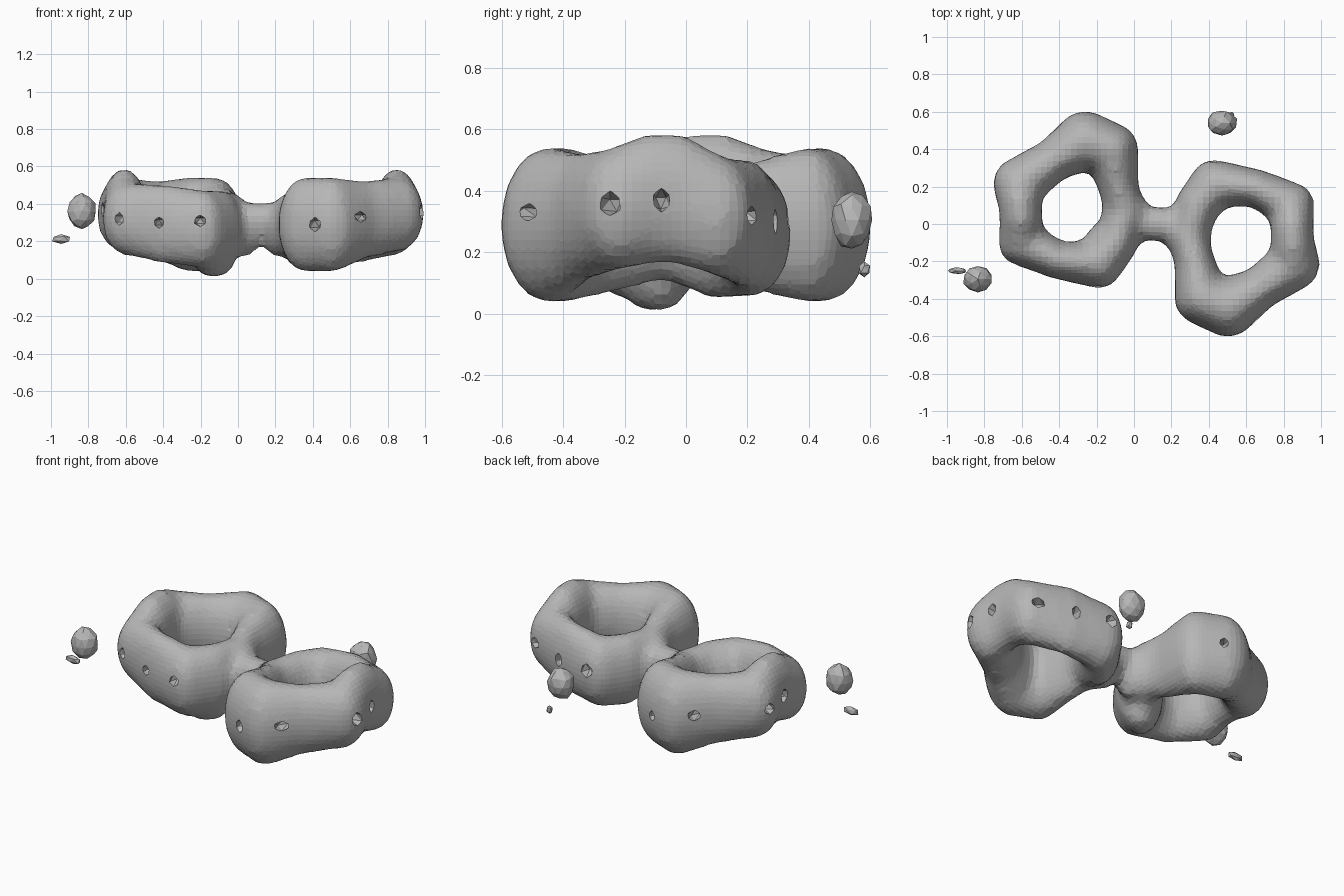
import bpy, bmesh, math, random
from mathutils import Matrix, Vector

random.seed(4)
if "Cube" in bpy.data.objects:
    bpy.data.objects.remove(bpy.data.objects["Cube"])

# Single grey surface
GREY = (0.47, 0.47, 0.47, 1)
grey = bpy.data.materials.new("neutral grey")
grey.use_nodes = True
grey.diffuse_color = GREY
grey.node_tree.nodes["Principled BSDF"].inputs["Base Color"].default_value = GREY

# The two rings match by a half turn about this upright axis
PIVOT = Vector((0.12, 0, 0))
HALF_TURN = Matrix.Translation(PIVOT) @ Matrix.Rotation(math.pi, 4, 'Z') @ Matrix.Translation(-PIVOT)
TURNS = (Matrix.Identity(4), HALF_TURN)

# Ring lobes: x, y, z, radius across, half height
RING = [(-.05, .07, .29, .10, .17), (-.10, -.10, .26, .115, .21),
        (-.19, -.215, .265, .125, .205), (-.41, -.195, .295, .095, .21),
        (-.60, -.10, .32, .12, .19), (-.605, .03, .375, .11, .208),
        (-.61, .12, .375, .115, .208), (-.615, .215, .345, .135, .195),
        (-.43, .345, .315, .11, .205), (-.26, .445, .29, .155, .25),
        (-.12, .395, .29, .14, .25), (-.085, .21, .285, .105, .205)]
# Narrow bridge, up to its middle
BRIDGE = [(-.05, .07, .29, .12, .17), (.03, 0, .26, .085, .14), (.085, 0, .305, .085, .10),
          (.12, 0, .325, .09, .075)]
# Low belly under one inner corner
BELLY = [(-.11, -.08, .23, .12, .22), (-.16, -.13, .23, .12, .22)]
SKIN = .005


def make_object(name, bm):
    mesh = bpy.data.meshes.new(name)
    bm.to_mesh(mesh)
    bm.free()
    mesh.materials.append(grey)
    obj = bpy.data.objects.new(name, mesh)
    bpy.context.collection.objects.link(obj)
    return obj


def add_chain(bm, a, b, turn, steps=5):
    for i in range(steps):
        x, y, z, r, h = (p + (q - p) * i / steps for p, q in zip(a, b))
        place = turn @ Matrix.Translation((x, y, z)) @ Matrix.Diagonal((r + SKIN, r + SKIN, h + SKIN, 1))
        bmesh.ops.create_icosphere(bm, subdivisions=3, radius=1, matrix=place)


# Paired rings and bridge, fused into one soft skin
bm = bmesh.new()
for turn in TURNS:
    for a, b in zip(RING, RING[1:] + RING[:1]):
        add_chain(bm, a, b, turn)
    for a, b in zip(BRIDGE, BRIDGE[1:]):
        add_chain(bm, a, b, turn)
add_chain(bm, *BELLY, TURNS[0])
rings = make_object("paired_rings", bm)
remesh = rings.modifiers.new("fuse", 'REMESH')
remesh.mode = 'VOXEL'
remesh.voxel_size = 0.032
smooth = rings.modifiers.new("soften", 'SMOOTH')
smooth.factor = 0.5
smooth.iterations = 3

# Small angular pits around the outside of each ring
bm = bmesh.new()
CENTRE = Vector((-.34, .09, .31))
PITS = [(-.42, -.28, .30), (-.20, -.34, .31), (-.64, -.22, .32), (-.72, .08, .37),
        (-.75, .25, .36), (-.41, .50, .33), (-.17, .58, .29)]
for turn in TURNS:
    for p in PITS:
        out = Vector(p) - CENTRE
        place = (turn @ Matrix.Translation(p) @ out.to_track_quat('X', 'Z').to_matrix().to_4x4()
                 @ Matrix.Diagonal((.08, random.uniform(.025, .045), random.uniform(.03, .045), 1)))
        bmesh.ops.create_icosphere(bm, subdivisions=1, radius=1, matrix=place)
cutter = make_object("pit_cutter", bm)
cutter.hide_render = True
cut = rings.modifiers.new("pits", 'BOOLEAN')
cut.operation = 'DIFFERENCE'
cut.object = cutter

# Bake the modifiers and drop the cutter
bpy.context.view_layer.update()
graph = bpy.context.evaluated_depsgraph_get()
baked = bpy.data.meshes.new_from_object(rings.evaluated_get(graph))
rings.modifiers.clear()
rings.data = baked
baked.materials.clear()
baked.materials.append(grey)
for face in baked.polygons:
    face.material_index = 0
    face.use_smooth = False
bpy.data.objects.remove(cutter)


# Loose lumps and slivers beside the rings
def loose_bit(name, place, size, detail, rough):
    bm = bmesh.new()
    bmesh.ops.create_icosphere(bm, subdivisions=detail, radius=1)
    for v in bm.verts:
        v.co *= random.uniform(1 - rough, 1)
    bmesh.ops.transform(bm, matrix=Matrix.Translation(place) @ Matrix.Diagonal((*size, 1)), verts=bm.verts)
    make_object(name, bm)


loose_bit("right_lump", (-.835, -.295, .36), (.082, .075, .10), 2, .1)
loose_bit("back_lump", (.47, .54, .305), (.085, .072, .10), 2, .1)
loose_bit("right_sliver", (-.945, -.25, .212), (.058, .02, .028), 1, .1)
loose_bit("back_sliver", (.52, .58, .145), (.02, .022, .028), 1, .1)
